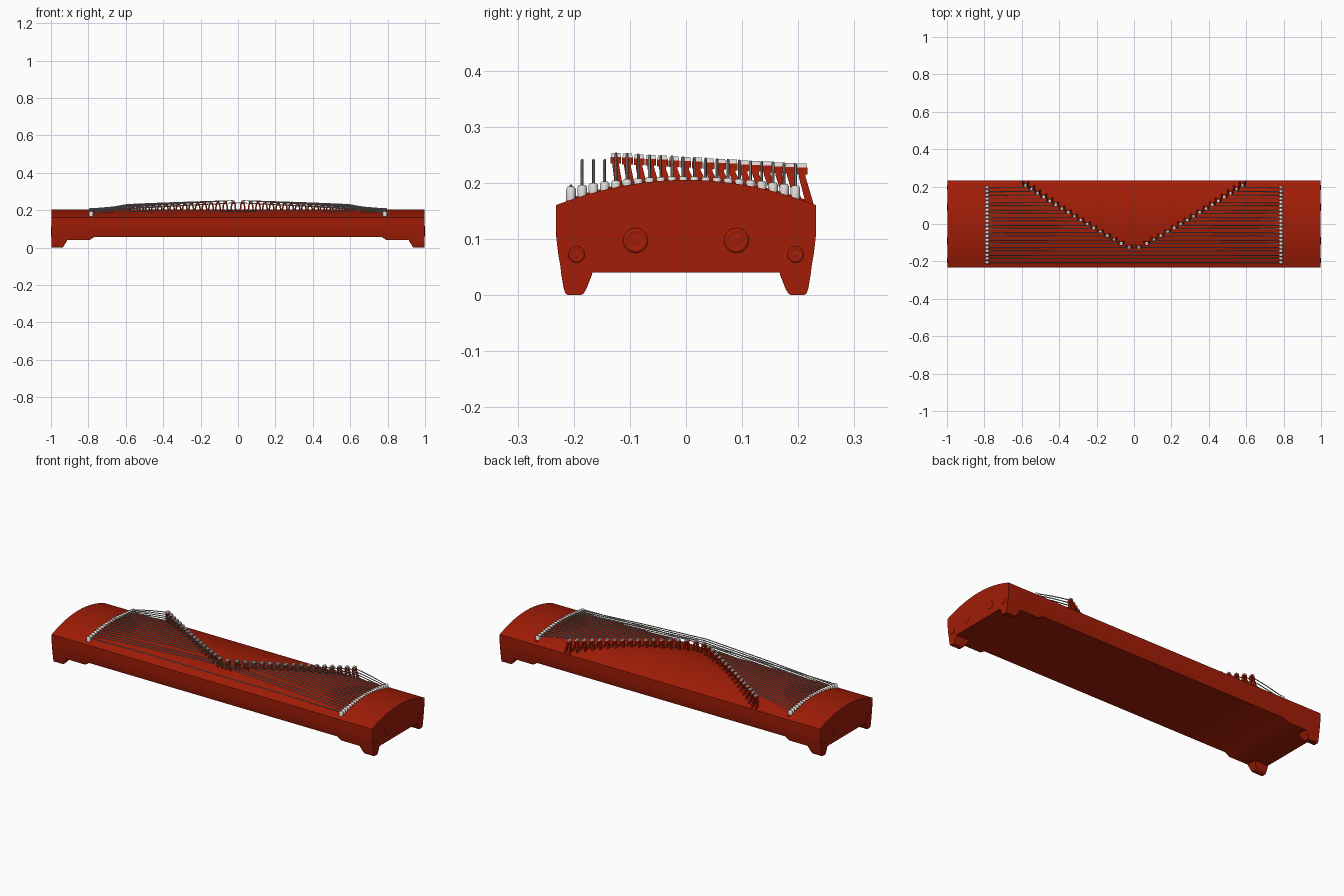
import bpy, bmesh, math
from mathutils import Vector

if "Cube" in bpy.data.objects:
    bpy.data.objects.remove(bpy.data.objects["Cube"])


def material(name, r, g, b):
    m = bpy.data.materials.new(name)
    m.use_nodes = True
    m.diffuse_color = (r, g, b, 1)
    m.node_tree.nodes["Principled BSDF"].inputs["Base Color"].default_value = (r, g, b, 1)
    return m


RED = material("red lacquer", 0.36, 0.012, 0.002)
PALE = material("pale ivory", 0.72, 0.69, 0.67)
GREY = material("string grey", 0.45, 0.42, 0.41)

HALF_Y, END_X, PIN_X = 0.232, 0.996, 0.785


def surface(y):
    """Height of the arched soundboard."""
    return 0.205 - 0.045 * (y / HALF_Y) ** 2


def finish(bm, name, mat, angle=35):
    bmesh.ops.recalc_face_normals(bm, faces=bm.faces)
    mesh = bpy.data.meshes.new(name)
    bm.to_mesh(mesh)
    bm.free()
    ob = bpy.data.objects.new(name, mesh)
    bpy.context.collection.objects.link(ob)
    mesh.materials.append(mat)
    bpy.ops.object.select_all(action='DESELECT')
    ob.select_set(True)
    bpy.context.view_layer.objects.active = ob
    bpy.ops.object.shade_smooth_by_angle(angle=math.radians(angle))


def loft(bm, rings):
    """Bridge equal-sized closed rings and cap both ends."""
    loops = [[bm.verts.new(p) for p in ring] for ring in rings]
    n = len(loops[0])
    for a, b in zip(loops, loops[1:]):
        for i in range(n):
            j = (i + 1) % n
            bm.faces.new((a[i], a[j], b[j], b[i]))
    bm.faces.new(loops[0])
    bm.faces.new(loops[-1])


def rect(cx, cy, z, hx, hy):
    return [(cx + sx * hx, cy + sy * hy, z)
            for sx, sy in ((-1, -1), (1, -1), (1, 1), (-1, 1))]


def tube(bm, points, radius, sides=6):
    """String running along x through the given points."""
    angles = [2 * math.pi * k / sides for k in range(sides)]
    loft(bm, [[(x, y + radius * math.cos(a), z + radius * math.sin(a)) for a in angles]
              for x, y, z in points])


def section(x, bottom):
    """Body cross-section: arched top, bowed sides, flat underside."""
    arch = [(HALF_Y * (1 - k / 12), surface(HALF_Y * (1 - k / 12))) for k in range(25)]
    left = [(-HALF_Y, 0.11), (-0.228, 0.075), (-0.222, bottom)]
    right = [(-y, z) for y, z in reversed(left)]
    return [(x, y, z) for y, z in arch + left + right]


# Hollow-bellied body
bm = bmesh.new()
stations = [(END_X, 0.04), (0.795, 0.04), (0.77, 0.056)]
stations = [(-x, z) for x, z in stations] + stations[::-1]
loft(bm, [section(x, z) for x, z in stations])
finish(bm, "body", RED)

# Four tapered feet
for sx, end in ((-1, "right"), (1, "left")):
    for sy, side in ((-1, "front"), (1, "back")):
        bm = bmesh.new()
        rings = []
        # height, inner x, inner y, outer y
        for z, x0, y0, y1 in ((0.06, 0.905, 0.163, 0.225), (0.035, 0.915, 0.168, 0.222),
                              (0.012, 0.93, 0.177, 0.218), (0.003, 0.935, 0.182, 0.215),
                              (0.0, 0.942, 0.187, 0.211)):
            rings.append(rect(sx * (x0 + END_X) / 2, sy * (y0 + y1) / 2, z,
                              (END_X - x0) / 2, (y1 - y0) / 2))
        loft(bm, rings)
        finish(bm, f"foot_{side}_{end}", RED)

# Raised round bosses on the end faces
for sx, end in ((-1, "right"), (1, "left")):
    bm = bmesh.new()
    for y, z, r in ((0.09, 0.097, 0.023), (0.195, 0.072, 0.015)):
        for sy in (-1, 1):
            rings = []
            for scale, out in ((1.0, -0.001), (0.85, 0.003), (0.72, 0.003),
                               (0.55, 0.001), (0.3, 0.003)):
                rings.append([(sx * (END_X + out),
                               sy * y + r * scale * math.cos(math.tau * k / 20),
                               z + r * scale * math.sin(math.tau * k / 20)) for k in range(20)])
            loft(bm, rings)
    finish(bm, f"end_bosses_{end}", RED, 80)

# String layout shared by pins, bridges and strings
STRINGS = [-0.205 + 0.02 * i for i in range(21)]
FIRST = 4


def along(y):
    """0 at the point of the V, 1 at its far ends."""
    return max(0, (y - STRINGS[FIRST]) / (STRINGS[-1] - STRINGS[FIRST]))


def bridge_x(y):
    return 0.025 + 0.555 * along(y) ** 0.92


def bridge_top(y):
    return 0.252 - 0.019 * along(y)


def pin_top(y):
    return 0.211 - 0.018 * (y / 0.205) ** 2


# Curved end rails with one pin per string
for sx, end in ((-1, "right"), (1, "left")):
    bm = bmesh.new()
    rings = []
    for k in range(17):
        y = -0.212 + 0.0265 * k
        z = surface(y)
        rings.append([(sx * PIN_X + dx, y, z + dz) for dx, dz in
                      ((-0.01, -0.006), (0.01, -0.006), (0.006, 0.003), (-0.006, 0.003))])
    loft(bm, rings)
    finish(bm, f"end_rail_{end}", RED)
    bm = bmesh.new()
    for y in STRINGS:
        low, top = surface(y) - 0.002, pin_top(y)
        loft(bm, [[(sx * PIN_X + 1.3 * r * math.cos(math.tau * k / 10),
                    y + r * math.sin(math.tau * k / 10), z) for k in range(10)]
                  for r, z in ((0.009, low), (0.009, top - 0.004), (0.006, top))])
    finish(bm, f"end_pins_{end}", PALE, 60)

# Two-legged movable bridges in a V, with pale caps
for sx, side in ((-1, "right"), (1, "left")):
    legs, caps = bmesh.new(), bmesh.new()
    for y in STRINGS[FIRST:]:
        x, top = sx * bridge_x(y), bridge_top(y)
        head_y = y + 0.012 * along(y)
        foot_y = y + 0.006 + 0.02 * along(y)
        for lean in (-1, 1):
            loft(legs, [rect(x + lean * 0.014, foot_y, surface(foot_y) - 0.004, 0.004, 0.007),
                        rect(x + lean * 0.009, head_y, top - 0.022, 0.004, 0.006),
                        rect(x + lean * 0.004, head_y, top - 0.01, 0.004, 0.006)])
        loft(legs, [rect(x, head_y, top - 0.018, 0.01, 0.0095),
                    rect(x, head_y, top - 0.006, 0.009, 0.0095)])
        loft(caps, [rect(x, head_y, top - 0.006, 0.0085, 0.009),
                    rect(x, head_y, top + 0.001, 0.0065, 0.008)])
    finish(legs, f"bridges_{side}", RED, 20)
    finish(caps, f"bridge_caps_{side}", PALE, 20)

# Strings: full length in front of the V, ending on the bridges behind it
bm = bmesh.new()
for i, y in enumerate(STRINGS):
    low = pin_top(y) - 0.003
    for sx in (-1, 1):
        if i < FIRST:
            inner = (0, y, 0.24 if i else low + 0.004)
        else:
            inner = (sx * bridge_x(y), y, bridge_top(y))
        outer = Vector((sx * PIN_X, y, low))
        middle = outer.lerp(Vector(inner), 0.5) + Vector((0, 0, 0.003))
        tube(bm, [outer, middle, inner], 0.0026)
finish(bm, "strings", GREY, 70)
